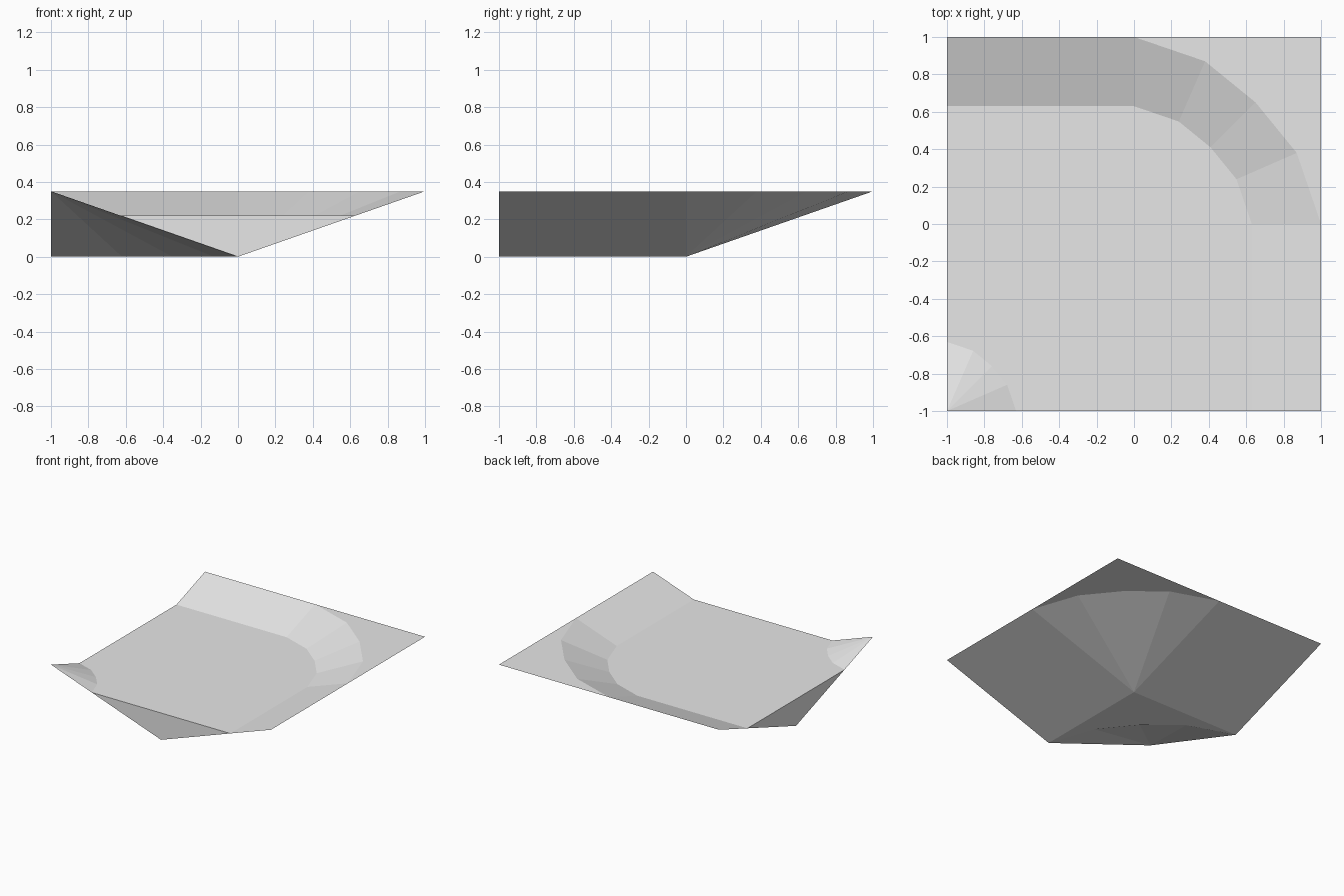
import bpy

cube = bpy.data.objects.get("Cube")
if cube:
    bpy.data.objects.remove(cube, do_unlink=True)

H = 0.35            # bank height
K = 0.63            # water level as a share of the bank
W = H * K
ARC = [(1, 0), (0.87, 0.38), (0.65, 0.65), (0.38, 0.87), (0, 1)]
STEPS = range(len(ARC) - 1)

grey = bpy.data.materials.new("light_grey")
grey.use_nodes = True
grey.diffuse_color = (0.8, 0.8, 0.8, 1)
grey.node_tree.nodes["Principled BSDF"].inputs["Base Color"].default_value = (0.8, 0.8, 0.8, 1)


def ring(center, scale, z):
    """Quarter bend around a centre, at one height."""
    return [(center + scale * x, center + scale * y, z) for x, y in ARC]


def build(name, faces):
    """Make an object from polygons, sharing common corners."""
    verts = list(dict.fromkeys(p for f in faces for p in f))
    mesh = bpy.data.meshes.new(name)
    mesh.from_pydata(verts, [], [[verts.index(p) for p in f] for f in faces])
    mesh.materials.append(grey)
    obj = bpy.data.objects.new(name, mesh)
    bpy.context.collection.objects.link(obj)


# River bed: outer bend, inner bend, flat floor and the raised corner
origin, inner_top, outer_corner = (0, 0, 0), (-1, -1, H), (1, 1, H)
rim = ring(0, 1, H)
foot = ring(-1, 1, 0)
build("straight_banks", [
    [(0, -1, 0), (1, -1, H), (1, 0, H), origin],
    [(-1, 0, 0), origin, (0, 1, H), (-1, 1, H)],
])
build("outer_bend_bank", [[origin, rim[i], rim[i + 1]] for i in STEPS])
build("corner_ground", [[outer_corner, rim[i + 1], rim[i]] for i in STEPS])
build("inner_bend_bank", [[inner_top, foot[i], foot[i + 1]] for i in STEPS])
build("river_floor", [[origin, foot[i + 1], foot[i]] for i in STEPS])

# Water: flat top between the two shorelines, and the two cut ends
near = ring(-1, 1 - K, W)
far = ring(0, K, W)
front_shore, side_shore = (K, -1, W), (-1, K, W)
build("water_surface",
      [[near[i], far[i], far[i + 1], near[i + 1]] for i in STEPS]
      + [[near[0], front_shore, far[0]], [near[-1], far[-1], side_shore]])
build("water_ends", [
    [near[0], (0, -1, 0), front_shore],
    [side_shore, (-1, 0, 0), near[-1]],
])
